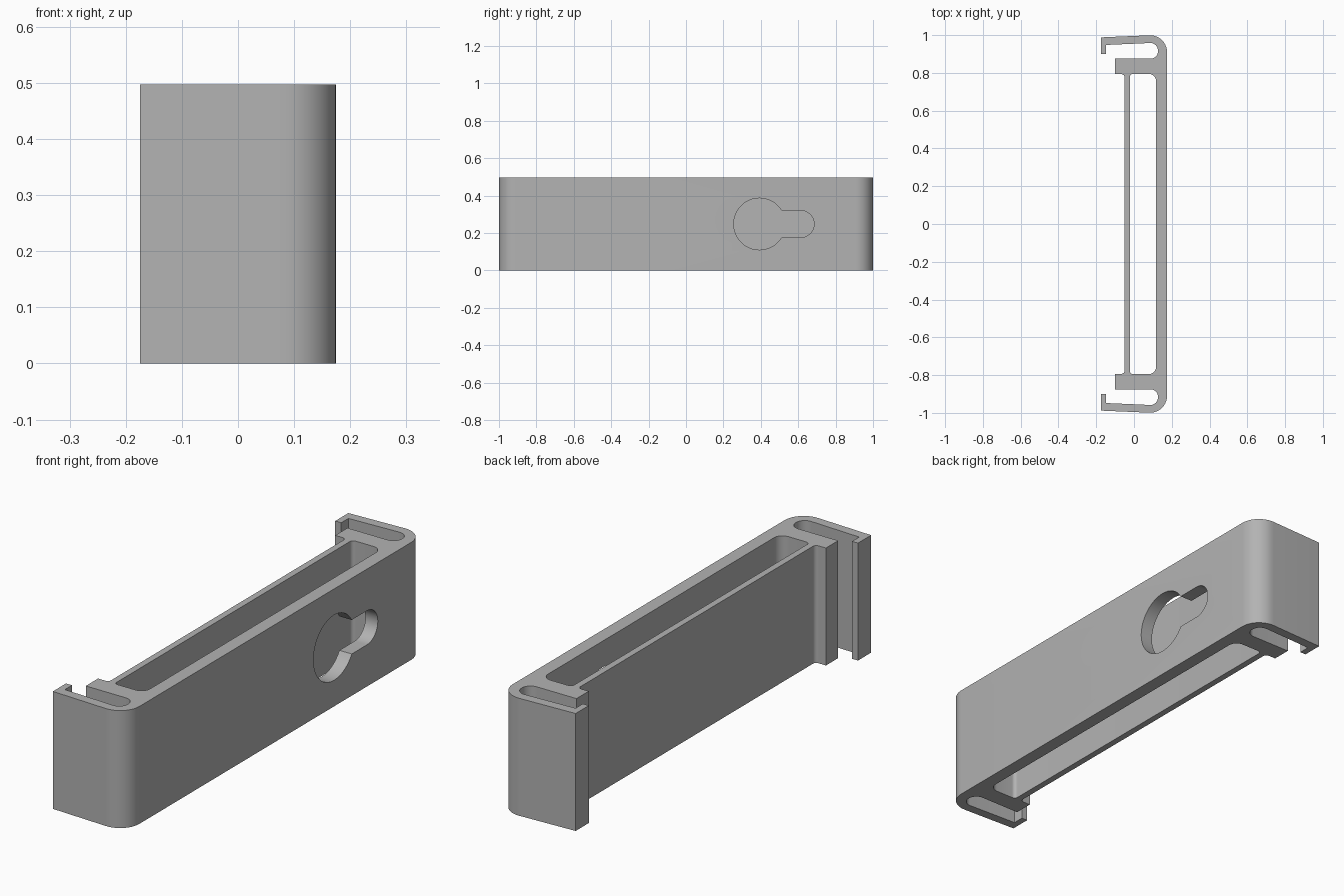
import bpy, bmesh, math
from mathutils import Vector, Matrix

HEIGHT = 0.497

cube = bpy.data.objects.get("Cube")
if cube:
    bpy.data.objects.remove(cube, do_unlink=True)

grey = bpy.data.materials.new("matte grey")
grey.use_nodes = True
COLOUR = (0.45, 0.45, 0.45, 1)
grey.diffuse_color = COLOUR
grey.node_tree.nodes["Principled BSDF"].inputs["Base Color"].default_value = COLOUR


def rounded(corners, steps=10):
    """Turn (x, y, radius) corners into an outline with true arc fillets."""
    out = []
    for i, (x, y, r) in enumerate(corners):
        p = Vector((x, y))
        if r == 0:
            out.append(p)
            continue
        a = (Vector(corners[i - 1][:2]) - p).normalized()
        b = (Vector(corners[(i + 1) % len(corners)][:2]) - p).normalized()
        half = a.angle(b) / 2
        centre = p + (a + b).normalized() * r / math.sin(half)
        start = p + a * r / math.tan(half) - centre
        end = p + b * r / math.tan(half) - centre
        sweep = math.atan2(start.x * end.y - start.y * end.x, start.dot(end))
        for k in range(steps + 1):
            out.append(centre + Matrix.Rotation(sweep * k / steps, 2) @ start)
    return out


def mirrored(half):
    """Complete a half outline by reflecting it across y = 0."""
    return half + [(x, -y, r) for x, y, r in reversed(half)]


def prism(name, outline, depth, place):
    """Extrude an outline; place maps (u, v, w) to a position."""
    bm = bmesh.new()
    face = bm.faces.new([bm.verts.new(place(p.x, p.y, 0)) for p in outline])
    new = bmesh.ops.extrude_face_region(bm, geom=[face])["geom"]
    shift = Vector(place(0, 0, depth)) - Vector(place(0, 0, 0))
    bmesh.ops.translate(bm, vec=shift,
                        verts=[v for v in new if isinstance(v, bmesh.types.BMVert)])
    bmesh.ops.recalc_face_normals(bm, faces=bm.faces)
    mesh = bpy.data.meshes.new(name)
    bm.to_mesh(mesh)
    bm.free()
    mesh.materials.append(grey)
    obj = bpy.data.objects.new(name, mesh)
    bpy.context.collection.objects.link(obj)
    return obj


def cut(target, cutter):
    cutter.hide_render = True
    mod = target.modifiers.new("cut", "BOOLEAN")
    mod.operation, mod.solver, mod.object = "DIFFERENCE", "EXACT", cutter
    bpy.context.view_layer.objects.active = target
    bpy.ops.object.modifier_apply(modifier=mod.name)
    bpy.data.objects.remove(cutter, do_unlink=True)


# Bracket body: back plate, hooked spring arms, posts and thin wall
half_body = [
    (0.175, 1.003, 0.09), (-0.175, 0.988, 0),      # outer corner, arm tip
    (-0.175, 0.9, 0), (-0.147, 0.9, 0),            # hook
    (-0.147, 0.948, 0), (0.127, 0.96, 0.04),       # inside of arm
    (0.127, 0.875, 0.04), (-0.1, 0.875, 0),        # slot and post
    (-0.1, 0.793, 0), (-0.05, 0.793, 0.016),       # post to thin wall
]
body = prism("bracket_body", rounded(mirrored(half_body)), HEIGHT,
             lambda u, v, w: (u, v, w))

# Long pocket between the thin wall and the back plate
half_pocket = [(0.117, 0.795, 0.04), (-0.022, 0.795, 0.016)]
cut(body, prism("pocket_cutter", rounded(mirrored(half_pocket)), HEIGHT + 0.2,
                lambda u, v, w: (u, v, w - 0.1)))

# Keyhole through the back plate only
BIG, SMALL, REACH = 0.138, 0.072, 0.22
neck = math.asin(SMALL / BIG)
keyhole = []
for k in range(41):
    a = neck + (2 * math.pi - 2 * neck) * k / 40
    keyhole.append(Vector((math.cos(a), math.sin(a))) * BIG)
for k in range(21):
    a = -math.pi / 2 + math.pi * k / 20
    keyhole.append(Vector((REACH + SMALL * math.cos(a), SMALL * math.sin(a))))
cut(body, prism("keyhole_cutter", keyhole, 0.2,
                lambda u, v, w: (0.07 + w, 0.393 + u, HEIGHT / 2 + v)))

# Smooth the fillets, keep the edges sharp
bpy.ops.object.select_all(action="DESELECT")
body.select_set(True)
bpy.context.view_layer.objects.active = body
bpy.ops.object.shade_smooth_by_angle(angle=math.radians(30))
